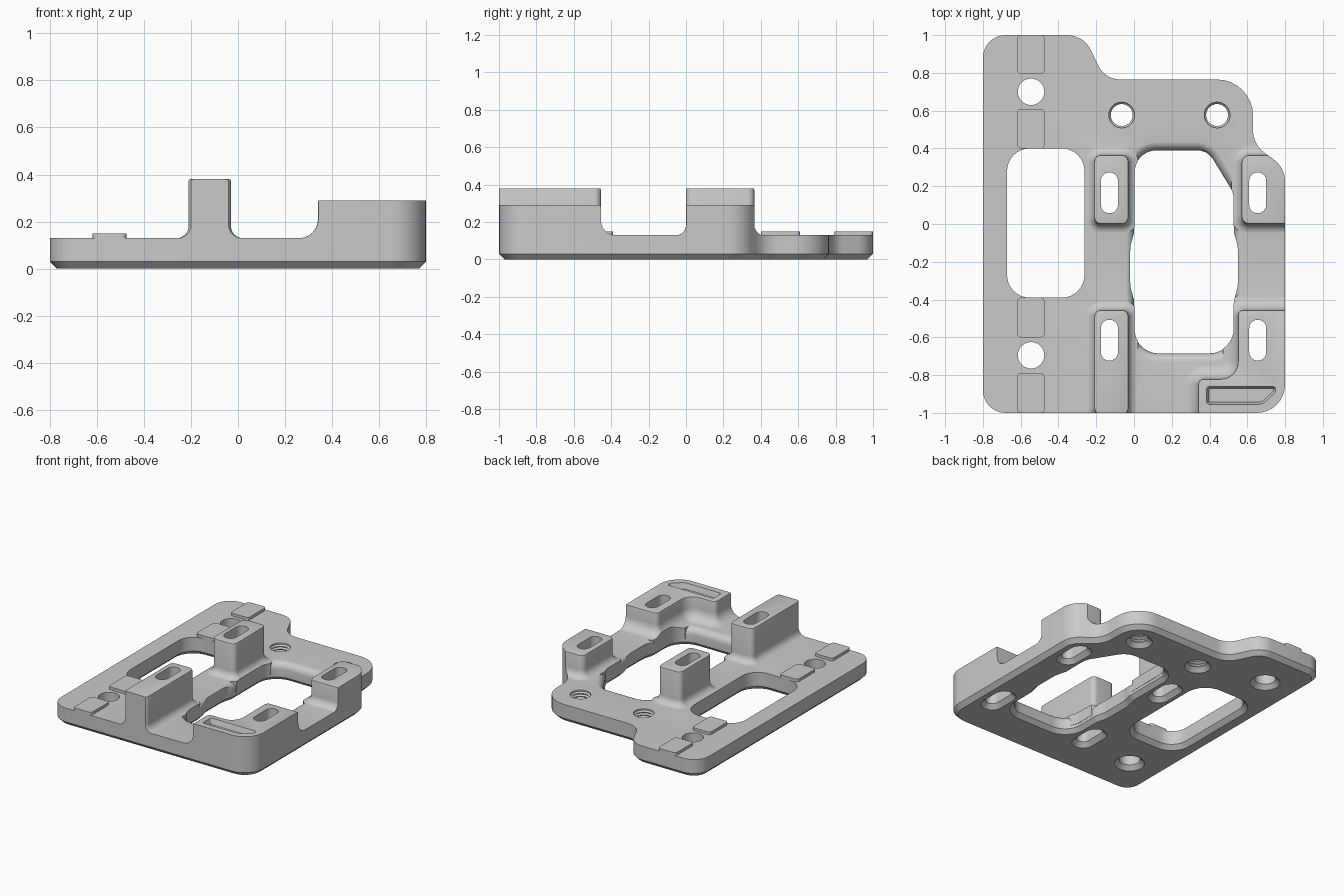
import bpy, bmesh, math
from mathutils import Vector

if "Cube" in bpy.data.objects:
    bpy.data.objects.remove(bpy.data.objects["Cube"])

grey = bpy.data.materials.new("machined grey")
grey.use_nodes = True
grey.diffuse_color = (0.59, 0.59, 0.59, 1)
grey.node_tree.nodes["Principled BSDF"].inputs["Base Color"].default_value = grey.diffuse_color

TOP = 0.13      # plate thickness
CH = 0.03       # bottom chamfer


def rounded(corners, steps=8):
    """Counter-clockwise polygon of (x, y, radius) corners with filleted corners."""
    pts = []
    n = len(corners)
    for i, (x, y, r) in enumerate(corners):
        p = Vector((x, y))
        a = (Vector(corners[i - 1][:2]) - p).normalized()
        b = (Vector(corners[(i + 1) % n][:2]) - p).normalized()
        half = a.angle(b) / 2
        centre = p + (a + b).normalized() * (r / math.sin(half))
        t = r / math.tan(half)
        start, end = p + a * t - centre, p + b * t - centre
        sweep = math.atan2(start.x * end.y - start.y * end.x, start.dot(end))
        for k in range(steps + 1):
            c, s = math.cos(sweep * k / steps), math.sin(sweep * k / steps)
            pts.append(centre + Vector((start.x * c - start.y * s, start.x * s + start.y * c)))
    return pts


def box(x0, x1, y0, y1, r):
    return rounded([(x0, y0, r), (x1, y0, r), (x1, y1, r), (x0, y1, r)])


def circle(x, y, r, n=32):
    return [Vector((x + r * math.cos(math.tau * k / n), y + r * math.sin(math.tau * k / n)))
            for k in range(n)]


def loft(name, outline, rings):
    """Closed solid from an outline repeated at (height, outward offset) rings."""
    n = len(outline)
    normals = []
    for i in range(n):
        a = (outline[i] - outline[i - 1]).normalized()
        b = (outline[(i + 1) % n] - outline[i]).normalized()
        m = Vector((a.y + b.y, -a.x - b.x)).normalized()
        normals.append(m / max(0.5, m.dot(Vector((a.y, -a.x)))))
    bm = bmesh.new()
    loops = [[bm.verts.new((*(p + m * off), z)) for p, m in zip(outline, normals)]
             for z, off in rings]
    for lo, hi in zip(loops, loops[1:]):
        for i in range(n):
            j = (i + 1) % n
            bm.faces.new((lo[i], lo[j], hi[j], hi[i]))
    bm.faces.new(loops[0][::-1])
    bm.faces.new(loops[-1])
    me = bpy.data.meshes.new(name)
    bm.to_mesh(me)
    bm.free()
    me.materials.append(grey)
    ob = bpy.data.objects.new(name, me)
    bpy.context.collection.objects.link(ob)
    return ob


def combine(target, tool, operation):
    mod = target.modifiers.new(operation, "BOOLEAN")
    mod.operation, mod.solver, mod.object = operation, "EXACT", tool
    bpy.context.view_layer.objects.active = target
    bpy.ops.object.modifier_apply(modifier=mod.name)
    bpy.data.objects.remove(tool)


def through(name, outline):
    """Straight cutter, flared at the underside."""
    return loft(name, outline, [(-0.2, CH), (0, CH), (CH, 0), (0.6, 0)])


def boss(name, outline, top, r):
    """Raised block with a concave fillet at its foot and a softened top edge."""
    arc = [math.radians(15 * k) for k in range(7)]
    rings = [(0.05, r)]
    rings += [(TOP - 0.001 + r * (1 - math.cos(a)), r * (1 - math.sin(a))) for a in arc]
    rings += [(top - 0.008, 0), (top - 0.002, -0.002), (top, -0.008)]
    return loft(name, outline, rings)


# Plate stock, with a rounded upper rim around the main opening
plate = loft("mounting_plate", box(-1, 1, -1.2, 1.2, 0.05), [(-0.1, 0), (TOP, 0)])
opening_plain = rounded([(0, -0.685, 0.13), (0.53, -0.685, 0.13), (0.53, 0.16, 0.1),
                         (0.39, 0.39, 0.1), (0, 0.39, 0.12)])
R = 0.05
rim = [(-0.3, 0)]
for k in range(7):
    a = math.radians(15 * k)
    rim.append((TOP + 0.001 - R + R * math.sin(a), R * (1 - math.cos(a))))
combine(plate, loft("rim_cutter", opening_plain, rim + [(0.2, R)]), "DIFFERENCE")

# Four bosses, two tall and two low
combine(plate, boss("rear_right_boss", box(-0.21, -0.03, 0.0, 0.365, 0.035), 0.38, 0.052), "UNION")
combine(plate, boss("front_right_boss", box(-0.21, -0.03, -1.01, -0.455, 0.035), 0.38, 0.052), "UNION")
combine(plate, boss("rear_left_boss", box(0.57, 0.83, 0.0, 0.365, 0.04), 0.29, 0.055), "UNION")
corner = rounded([(0.34, -1.02, 0.03), (0.83, -1.02, 0.03), (0.83, -0.455, 0.03),
                  (0.55, -0.455, 0.03), (0.55, -0.82, 0.09), (0.34, -0.82, 0.03)])
combine(plate, boss("front_left_boss", corner, 0.29, 0.08), "UNION")

# Outer contour with a chamfered underside
contour = rounded([(-0.8, -1, 0.12), (0.8, -1, 0.15), (0.8, 0.3, 0.15), (0.63, 0.42, 0.15),
                   (0.63, 0.765, 0.19), (-0.155, 0.765, 0.13), (-0.265, 1, 0.14), (-0.8, 1, 0.12)])
combine(plate, loft("contour", contour, [(0, -CH), (CH, 0), (0.6, 0)]), "INTERSECT")

# Main opening with bulged sides, and the side window
opening = rounded([(0.002, -0.683, 0.13), (0.528, -0.683, 0.13), (0.528, -0.41, 0.1),
                   (0.55, -0.33, 0.2), (0.55, -0.12, 0.2), (0.528, -0.04, 0.1),
                   (0.528, 0.16, 0.1), (0.388, 0.388, 0.1), (0.002, 0.388, 0.12),
                   (0.002, -0.04, 0.1), (-0.02, -0.12, 0.2), (-0.02, -0.33, 0.2),
                   (0.002, -0.41, 0.1)])
combine(plate, through("opening_cutter", opening), "DIFFERENCE")
combine(plate, through("window_cutter", box(-0.672, -0.262, -0.39, 0.4, 0.12)), "DIFFERENCE")

# Slots through the bosses
for x in (-0.13, 0.655):
    for y in (0.165, -0.615):
        slot = box(x - 0.045, x + 0.045, y - 0.108, y + 0.108, 0.044)
        combine(plate, through("slot_cutter", slot), "DIFFERENCE")

# Plain round holes
for y in (0.7, -0.695):
    combine(plate, through("hole_cutter", circle(-0.545, y, 0.07)), "DIFFERENCE")

# Threaded holes with ridged walls
for x in (-0.065, 0.44):
    ridges = [(-0.1, CH), (0, CH), (0.02, 0.01)]
    for k in range(5):
        ridges += [(0.03 + 0.02 * k, 0), (0.04 + 0.02 * k, 0.01)]
    hole = loft("thread_cutter", circle(x, 0.577, 0.058), ridges + [(0.2, 0.01)])
    combine(plate, hole, "DIFFERENCE")

# Shallow pocket in the corner boss
pocket = rounded([(0.385, -0.955, 0.015), (0.68, -0.955, 0.06), (0.75, -0.89, 0.02),
                  (0.75, -0.86, 0.015), (0.385, -0.86, 0.015)])
combine(plate, loft("pocket_cutter", pocket, [(0.25, -0.012), (0.29, 0), (0.4, 0)]), "DIFFERENCE")

# Thin rest pads beside the round holes
parts = [plate]
for name, y0, y1 in (("rear_outer_pad", 0.795, 1), ("rear_inner_pad", 0.4, 0.61),
                     ("front_inner_pad", -0.6, -0.39), ("front_outer_pad", -1, -0.79)):
    parts.append(loft(name, box(-0.618, -0.474, y0, y1, 0.02), [(TOP - 0.02, 0), (0.15, 0)]))

# Smooth fillets, crisp edges
bpy.ops.object.select_all(action="DESELECT")
for ob in parts:
    ob.select_set(True)
bpy.context.view_layer.objects.active = plate
bpy.ops.object.shade_smooth_by_angle(angle=math.radians(30))
